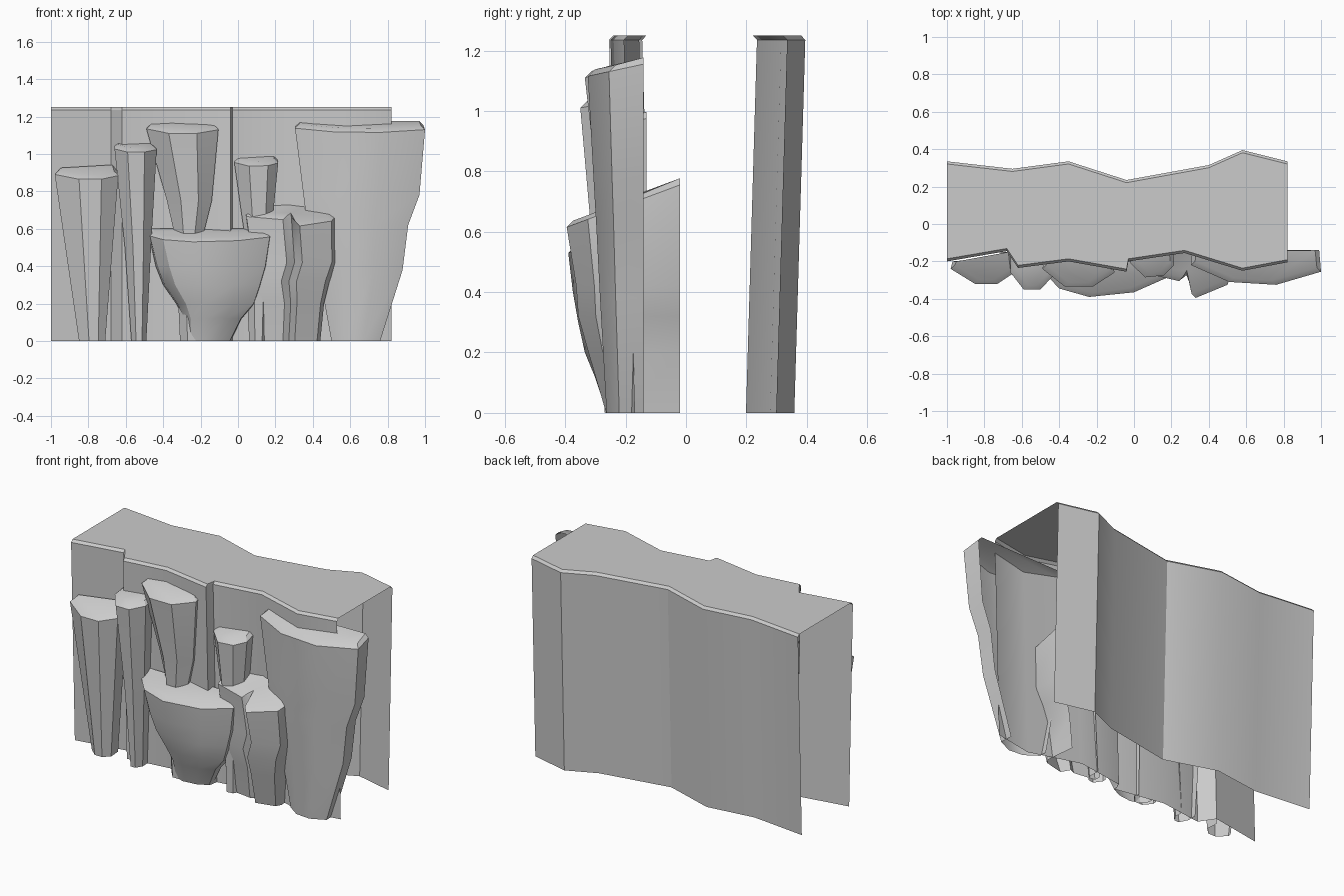
import bpy
import math

if "Cube" in bpy.data.objects:
    bpy.data.objects.remove(bpy.data.objects["Cube"])


def make(name, verts, faces, angle=28):
    mesh = bpy.data.meshes.new(name)
    mesh.from_pydata(verts, [], faces)
    mesh.update()
    ob = bpy.data.objects.new(name, mesh)
    bpy.context.collection.objects.link(ob)
    bpy.ops.object.select_all(action='DESELECT')
    ob.select_set(True)
    bpy.context.view_layer.objects.active = ob
    bpy.ops.object.shade_smooth_by_angle(angle=math.radians(angle))
    return ob


def strips(rings):
    """Join open rings of equal length, listed from the bottom up."""
    n = len(rings[0])
    verts = [p for r in rings for p in r]
    faces = [(k*n+i, k*n+i+1, (k+1)*n+i+1, (k+1)*n+i)
             for k in range(len(rings)-1) for i in range(n-1)]
    return verts, faces


def rock(name, outline, z_front, z_back, levels, bevel=0.022):
    """Open-backed rock column; levels are (z, xmin, xmax, depth scale) from the ground up."""
    x0, x1 = min(p[0] for p in outline), max(p[0] for p in outline)
    y0, y1 = min(p[1] for p in outline), max(p[1] for p in outline)
    yb, mid, n = -0.17, (x0+x1)/2, len(outline)
    rings = []
    for z, a, b, s in levels:
        rings.append([(a+(x-x0)/(x1-x0)*(b-a), yb+(y-yb)*s if y < yb else y, z)
                      for x, y in outline])

    def top(y):
        return z_front+(z_back-z_front)*(y-y0)/(y1-y0)
    rings.append([(x, y, top(y)) for x, y in outline])
    cap = []
    for i, (x, y) in enumerate(outline):
        dx = max(-bevel, min(bevel, mid-x))
        dy = 0 if i in (0, n-1) else bevel
        cap.append((x+dx, y+dy, top(y)+bevel))
    rings.append(cap)
    verts, faces = strips(rings)
    k = (len(rings)-1)*n
    faces.append(tuple(range(k, k+n)))
    return make(name, verts, faces)


# cliff shell: front wall, flat top and back wall, open at the ends and below
front = [(-1, -.2), (-.68, -.145), (-.62, -.235), (-.35, -.2), (-.04, -.255),
         (-.03, -.2), (.27, -.155), (.58, -.25), (.82, -.205)]
back = [(.82, .335), (.58, .395), (.4, .315), (-.04, .235), (-.35, .335),
        (-.65, .295), (-1, .335)]


def wall_rings(line, d):
    return [[(x, y+d*k, z) for x, y in line]
            for k, z in ((2.6, 0), (0, 1.235), (1, 1.25))]


v1, f1 = strips(wall_rings(front, 0.014))
v2, f2 = strips(wall_rings(back, -0.014))
o, nf, nb = len(v1), len(front), len(back)
f2 = [tuple(i+o for i in f) for f in f2]
lid = tuple(range(2*nf, 3*nf)) + tuple(range(o+2*nb, o+3*nb))
make("cliff_shell", v1+v2, f1+f2+[lid])

# rock columns along the front, left to right
rock("left_column",
     [(-.97, -.2), (-.98, -.24), (-.85, -.32), (-.73, -.32), (-.64, -.26), (-.65, -.15)],
     .865, .92, [(0, -.85, -.71, .6)])
rock("thin_column",
     [(-.66, -.16), (-.66, -.26), (-.59, -.35), (-.5, -.35), (-.435, -.28), (-.44, -.19)],
     1.01, 1.045, [(0, -.57, -.49, .55), (.5, -.605, -.465, .75)])
rock("tall_column",
     [(-.48, -.19), (-.49, -.24), (-.37, -.335), (-.22, -.335), (-.105, -.26), (-.11, -.18)],
     1.11, 1.15, [(0, -.31, -.18, .5), (.55, -.335, -.19, .65), (.75, -.38, -.14, .75)])
rock("wide_ledge",
     [(-.48, -.2), (-.47, -.27), (-.4, -.345), (-.24, -.39), (0, -.365), (.17, -.29), (.18, -.2)],
     .53, .58, [(0, -.28, -.04, .42), (.12, -.29, .02, .6), (.2, -.33, .09, .75),
                (.3, -.4, .125, .85), (.4, -.44, .155, .93)])
rock("small_column",
     [(-.02, -.17), (-.02, -.21), (.06, -.285), (.16, -.275), (.215, -.22), (.21, -.13)],
     .935, .975, [(0, .06, .15, .6), (.6, .03, .18, .8)])
rock("notched_column",
     [(.04, -.18), (.045, -.26), (.24, -.305), (.285, -.27), (.33, -.395), (.5, -.325),
      (.525, -.25), (.5, -.02)],
     .615, .755, [(0, .1, .44, .42), (.2, .1, .46, .68), (.32, .05, .49, .83),
                  (.42, .075, .525, .86)])
rock("right_slab",
     [(.31, -.15), (.305, -.22), (.51, -.31), (.76, -.325), (1, -.255), (.99, -.14)],
     1.115, 1.155, [(0, .5, .76, .6), (.38, .43, .88, .74), (.62, .37, .91, .82),
                    (.78, .35, .97, .88)])
